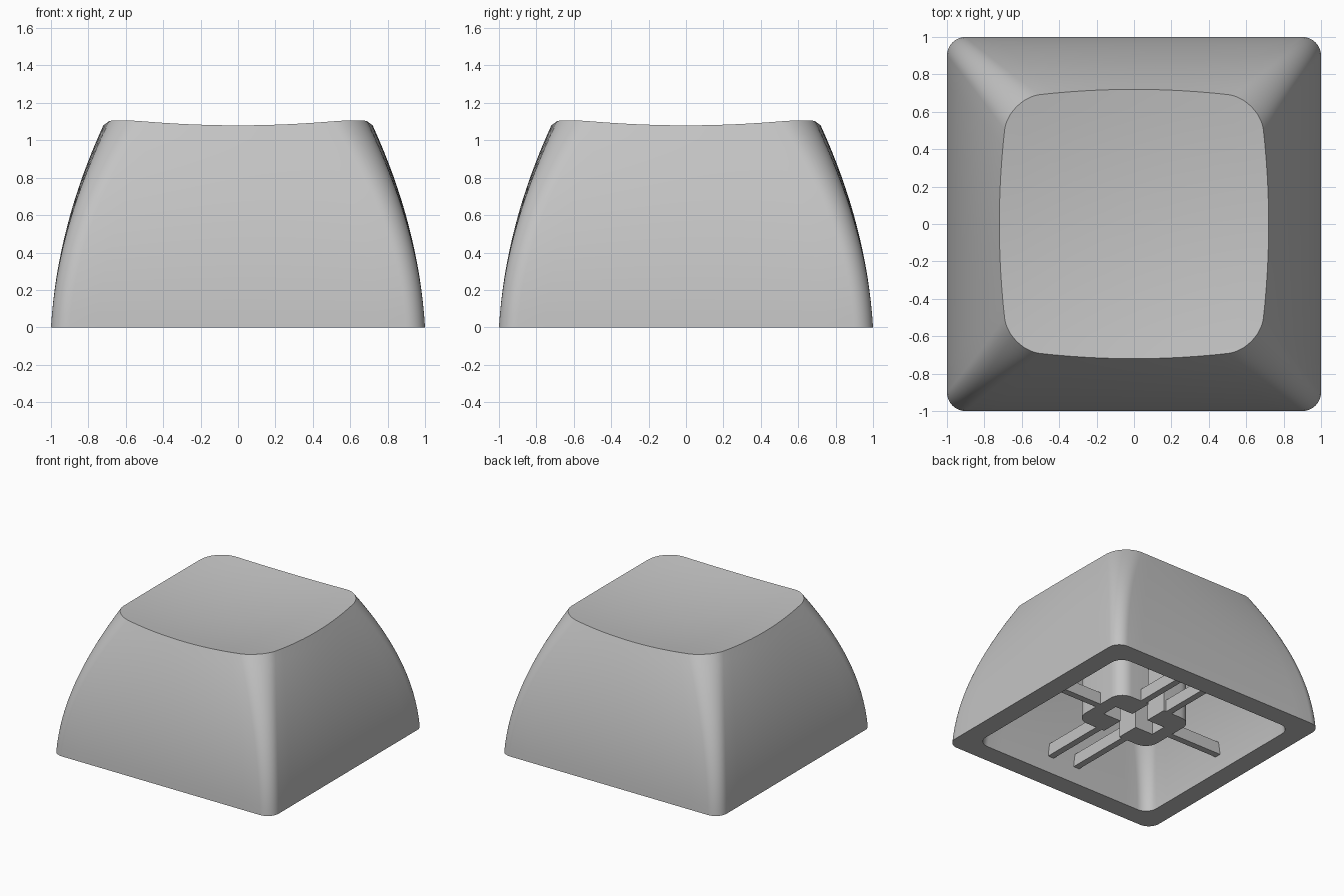
import bpy, bmesh
from math import sin, cos, pi, radians

cube = bpy.data.objects.get("Cube")
if cube:
    bpy.data.objects.remove(cube, do_unlink=True)

grey = bpy.data.materials.new("matte grey")
grey.use_nodes = True
colour = (0.55, 0.55, 0.55, 1)
grey.diffuse_color = colour
grey.node_tree.nodes["Principled BSDF"].inputs["Base Color"].default_value = colour

WALL = 0.163        # wall thickness
ROOF = 0.11         # top thickness
STEM_Z = 0.13       # underside of stem and ribs


def finish(name, bm, smooth=True):
    bmesh.ops.recalc_face_normals(bm, faces=bm.faces)
    mesh = bpy.data.meshes.new(name)
    bm.to_mesh(mesh)
    bm.free()
    mesh.materials.append(grey)
    obj = bpy.data.objects.new(name, mesh)
    bpy.context.collection.objects.link(obj)
    if smooth:
        bpy.ops.object.select_all(action='DESELECT')
        obj.select_set(True)
        bpy.context.view_layer.objects.active = obj
        bpy.ops.object.shade_smooth_by_angle(angle=radians(30))
    return obj


def corner(cx, cy, r, start, steps=10):
    return [(cx + r * cos(start + pi / 2 * i / steps),
             cy + r * sin(start + pi / 2 * i / steps)) for i in range(steps + 1)]


def rounded_square(half, r, bulge):
    """Rounded square whose sides bow outwards."""
    pts = []
    c = half - r
    for q in range(4):
        pts += [(x * cos(q * pi / 2) - y * sin(q * pi / 2),
                 x * sin(q * pi / 2) + y * cos(q * pi / 2))
                for x, y in [(half, -c + 2 * c * i / 12) for i in range(1, 12)]
                + corner(c, c, r, 0)]
    return [(x * (1 - bulge * (y / half) ** 2 / half),
             y * (1 - bulge * (x / half) ** 2 / half)) for x, y in pts]


def dish(x, y):
    return 1.028 + (x * x + y * y) / 10


def wall_rings(inset, drop, steps=16):
    """Rings climbing one curved wall, from the rim to the top."""
    def outline(t):
        return rounded_square(1 - 0.065 * t - 0.215 * t * t - inset,
                              0.1 + 0.08 * t * t, 0.05 * t * t)
    tops = [dish(x, y) - drop for x, y in outline(1)]
    return [[(x, y, z * i / steps) for (x, y), z in zip(outline(i / steps), tops)]
            for i in range(steps + 1)]


def cap_rings(edge, drop):
    """Rings shrinking over the dished surface."""
    return [[(x * s, y * s, dish(x * s, y * s) - drop) for x, y, z in edge]
            for s in (0.85, 0.7, 0.55, 0.4, 0.25, 0.1)]


# Hollow shell: ceiling, inner wall, rim, outer wall, dished top
inner = wall_rings(WALL, ROOF)
outer = wall_rings(0, 0)
rings = cap_rings(inner[-1], ROOF)[::-1] + inner[::-1] + outer + cap_rings(outer[-1], 0)
bm = bmesh.new()
loops = [[bm.verts.new(p) for p in ring] for ring in rings]
for a, b in zip(loops, loops[1:]):
    for i in range(len(a)):
        j = (i + 1) % len(a)
        bm.faces.new((a[i], a[j], b[j], b[i]))
bm.faces.new(loops[0])
bm.faces.new(loops[-1])
finish("cap_shell", bm)


def prism(name, pts, z0, z1, smooth=True):
    bm = bmesh.new()
    base = bm.faces.new([bm.verts.new((x, y, z0)) for x, y in pts])
    top = bmesh.ops.extrude_face_region(bm, geom=[base], use_keep_orig=True)["geom"]
    bmesh.ops.translate(bm, vec=(0, 0, z1 - z0),
                        verts=[v for v in top if isinstance(v, bmesh.types.BMVert)])
    return finish(name, bm, smooth)


# Stem: two halves round a cross-shaped socket, solid above
SX, SY, SR = 0.353, 0.261, 0.11
SLOT, ARM, REACH = 0.074, 0.069, 0.238
SOCKET_TOP = 0.565
right_side = corner(SX - SR, SR - SY, SR, -pi / 2) + corner(SX - SR, SY - SR, SR, 0)
notch = [(SLOT, SY), (SLOT, ARM), (REACH, ARM), (REACH, -ARM), (SLOT, -ARM), (SLOT, -SY)]
socket = prism("stem_socket", right_side + notch, STEM_Z, SOCKET_TOP)
socket.modifiers.new("other half", 'MIRROR').use_mirror_merge = False
prism("stem_core", right_side + [(-x, -y) for x, y in right_side], SOCKET_TOP, 0.96)


# Support ribs from the stem to the walls
def rib(name, x0, x1, y0, y1):
    prism(name, [(x0, y0), (x1, y0), (x1, y1), (x0, y1)], STEM_Z, STEM_Z + 0.1, False)


T, END = 0.027, 0.88
for side, label in ((1, "left"), (-1, "right")):
    x0, x1 = sorted((side * 0.3, side * END))
    rib("side_rib_" + label, x0, x1, -T, T)
    for y0, y1, place in ((-END, -0.2, "front"), (0.2, END, "back")):
        rib(place + "_rib_" + label, side * 0.125 - T, side * 0.125 + T, y0, y1)
